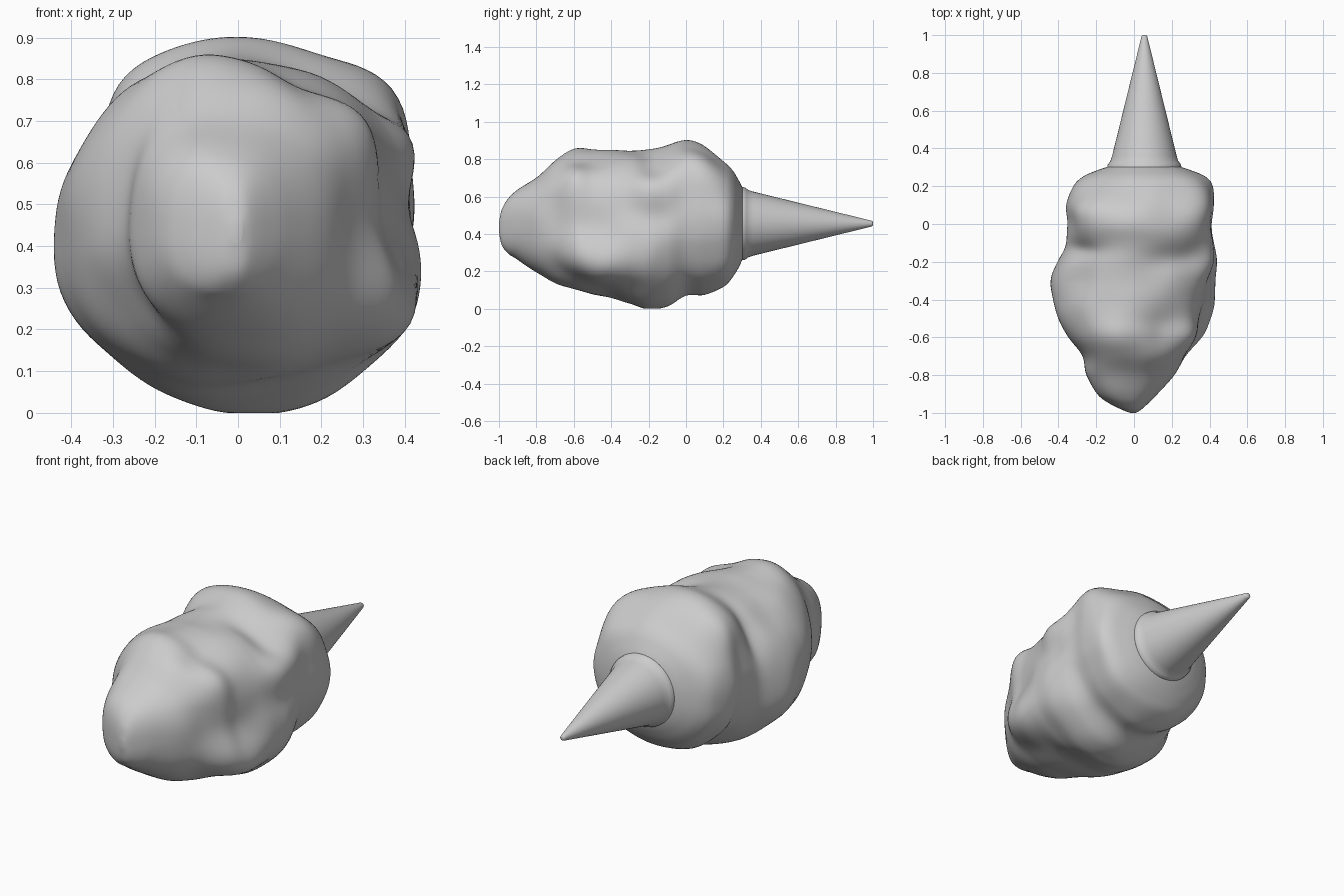
import bpy, bmesh, math
from mathutils import Vector, noise

# Body stations along y: (y, left, right, top, bottom)
STATIONS = [
    (-1.0, -0.02, 0.01, 0.46, 0.41), (-0.985, -0.06, 0.035, 0.53, 0.34),
    (-0.95, -0.13, 0.075, 0.59, 0.295), (-0.9, -0.195, 0.125, 0.635, 0.265),
    (-0.8, -0.255, 0.21, 0.70, 0.195), (-0.7, -0.275, 0.265, 0.79, 0.135),
    (-0.6, -0.345, 0.325, 0.83, 0.11), (-0.5, -0.395, 0.345, 0.835, 0.08),
    (-0.4, -0.42, 0.38, 0.845, 0.06), (-0.3, -0.425, 0.42, 0.85, 0.025),
    (-0.2, -0.40, 0.445, 0.86, -0.005), (-0.1, -0.36, 0.435, 0.87, 0.01),
    (0.0, -0.345, 0.41, 0.88, 0.07), (0.1, -0.355, 0.41, 0.855, 0.075),
    (0.2, -0.32, 0.41, 0.78, 0.12), (0.25, -0.27, 0.375, 0.735, 0.17),
    (0.285, -0.19, 0.30, 0.68, 0.225), (0.305, -0.13, 0.24, 0.64, 0.27),
]
# Lumps and dents: (y, angle in degrees, height, y width, angular width)
LUMPS = [
    (-0.47, -29, 0.10, 0.18, 17), (0.08, 40, 0.06, 0.16, 20),
    (0.0, 105, 0.02, 0.13, 30), (-0.57, 105, 0.022, 0.12, 25),
    (-0.58, 62, -0.03, 0.10, 16), (-0.18, 10, -0.035, 0.14, 15),
    (-0.18, 60, -0.04, 0.08, 25), (-0.14, 140, -0.03, 0.05, 25),
    (0.05, 132, 0.045, 0.13, 22), (-0.3, 200, 0.02, 0.14, 18),
    (-0.1, 235, -0.02, 0.2, 22), (-0.65, 225, -0.035, 0.12, 22),
    (-0.2, 30, 0.03, 0.12, 14), (-0.6, 38, 0.03, 0.13, 18),
    (-0.3, 135, -0.02, 0.12, 18),
]


def catmull(points, t):
    i = min(int(t), len(points) - 2)
    f = t - i
    p0, p1, p2, p3 = (points[max(0, min(len(points) - 1, i + k))] for k in (-1, 0, 1, 2))
    return [0.5 * (2*b + (c - a)*f + (2*a - 5*b + 4*c - d)*f*f + (3*b - a - 3*c + d)*f**3)
            for a, b, c, d in zip(p0, p1, p2, p3)]


def loft(name, rings):
    bm = bmesh.new()
    loops = [[bm.verts.new(p) for p in ring] for ring in rings]
    n = len(rings[0])
    for a, b in zip(loops, loops[1:]):
        for i in range(n):
            j = (i + 1) % n
            bm.faces.new((a[i], a[j], b[j], b[i]))
    bm.faces.new(loops[0])
    bm.faces.new(loops[-1])
    bmesh.ops.recalc_face_normals(bm, faces=bm.faces)
    me = bpy.data.meshes.new(name)
    bm.to_mesh(me)
    bm.free()
    ob = bpy.data.objects.new(name, me)
    bpy.context.collection.objects.link(ob)
    bpy.ops.object.select_all(action='DESELECT')
    ob.select_set(True)
    bpy.context.view_layer.objects.active = ob
    bpy.ops.object.shade_smooth_by_angle(angle=math.radians(40))
    return ob


# Lumpy scoop body, lofted along y
rings, segs, steps = [], 112, 6
for k in range((len(STATIONS) - 1) * steps + 1):
    y, l, r, t, b = catmull(STATIONS, k / steps)
    cx, cz, rx, rz = (l + r) / 2, (t + b) / 2, (r - l) / 2, (t - b) / 2
    e = 2.4 if y < -0.6 else max(2.1, 2.4 - (y + 0.6))  # fuller front sections
    ring = []
    for s in range(segs):
        a = 2 * math.pi * s / segs
        rad = (abs(math.cos(a) / rx)**e + abs(math.sin(a) / rz)**e)**(-1 / e)
        fade = min(1, min(rx, rz) / 0.3)
        for ly, la, h, wy, wa in LUMPS:
            da = (math.degrees(a) - la + 180) % 360 - 180
            rad += fade * h * math.exp(-((y - ly) / wy)**2 - (da / wa)**2)
        p = Vector((cx + rad * math.cos(a), y, cz + rad * math.sin(a)))
        rad += 0.012 * fade * noise.noise(p * 5)
        ring.append((cx + rad * math.cos(a), y, max(0, cz + rad * math.sin(a))))
    rings.append(ring)
loft("scoop", rings)

# Tapered cone with a rounded rim, turned around the y axis
profile = [(0.27, 0.17), (0.29, 0.188), (0.302, 0.196), (0.314, 0.194), (0.325, 0.186),
           (0.335, 0.179), (0.36, 0.171), (0.99, 0.016), (0.997, 0.013), (1.0, 0.008)]
loft("cone", [[(0.055 + r * math.cos(2 * math.pi * i / 64), y,
                0.455 + r * math.sin(2 * math.pi * i / 64)) for i in range(64)]
              for y, r in profile])
